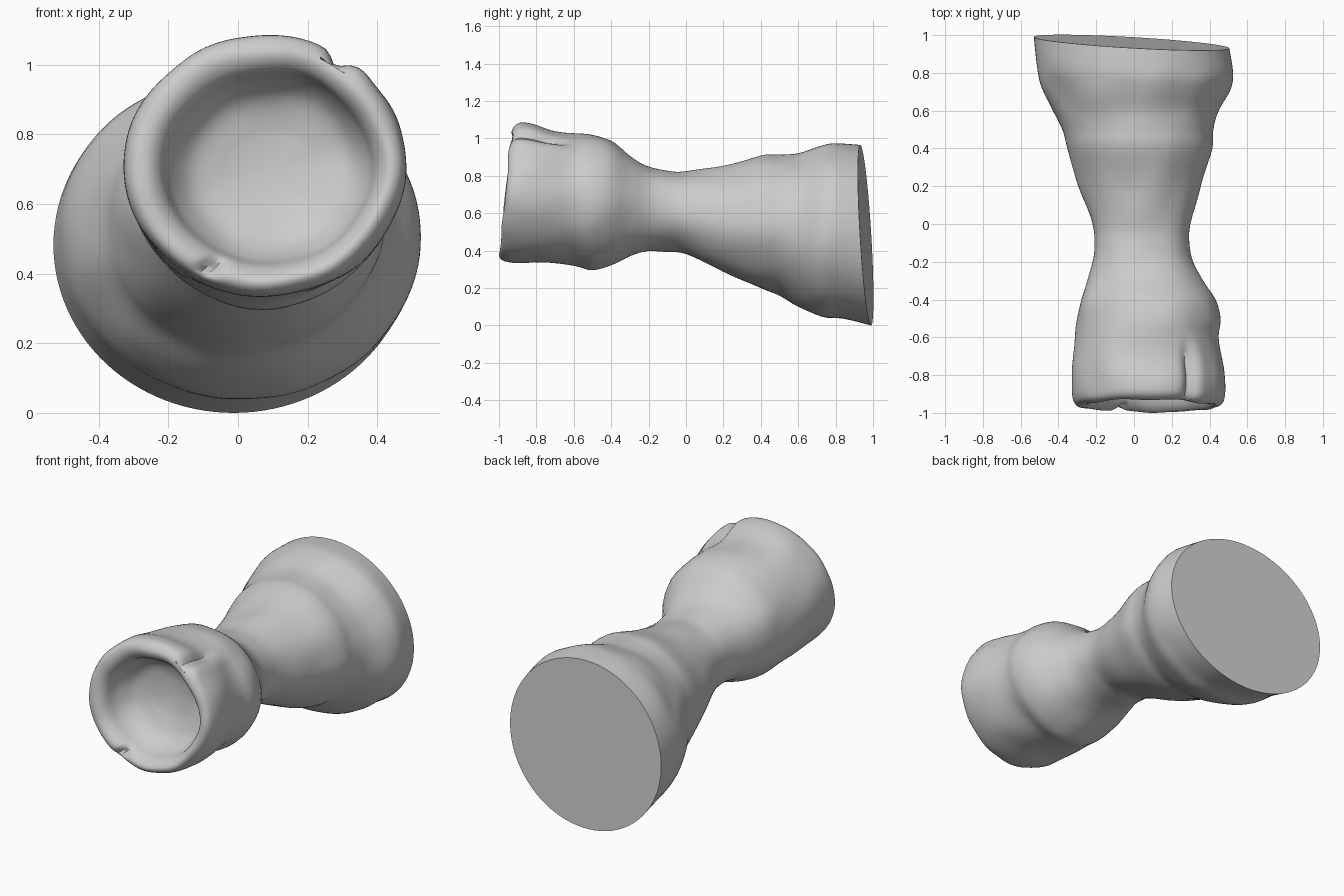
import bpy, bmesh, math
from mathutils import Vector, noise

if "Cube" in bpy.data.objects:
    bpy.data.objects.remove(bpy.data.objects["Cube"])

SEG, SUB = 112, 4

# Cross-sections: y, xmin, xmax, zmin, zmax (flat back end to front rim)
OUTER = [
    (0.96, -.53, .505, .00, .965), (.82, -.515, .525, .035, .975), (.72, -.49, .51, .045, .955),
    (.60, -.43, .45, .10, .92), (.50, -.385, .42, .165, .91), (.40, -.355, .41, .20, .905),
    (.20, -.29, .35, .28, .85), (.0, -.22, .30, .38, .825), (-.1, -.21, .295, .395, .83),
    (-.2, -.22, .315, .395, .855), (-.3, -.245, .37, .37, .91), (-.4, -.28, .43, .325, .99),
    (-.5, -.30, .45, .30, 1.02), (-.6, -.315, .445, .325, 1.03), (-.75, -.33, .475, .335, 1.055),
    (-.86, -.33, .485, .335, 1.08), (-.93, -.32, .475, .345, 1.085)]
# Rounded lip and the hollow behind it
INNER = [
    (-.96, -.295, .45, .365, 1.06), (-.96, -.25, .42, .39, 1.025), (-.925, -.21, .395, .42, .985),
    (-.85, -.185, .375, .445, .955), (-.78, -.13, .325, .50, .90), (-.745, -.03, .225, .60, .80)]
sections = OUTER + INNER


def spline(pts):
    """Catmull-Rom through the section rows."""
    out = []
    for i in range(len(pts) - 1):
        p0, p1, p2, p3 = (pts[min(max(i + k, 0), len(pts) - 1)] for k in (-1, 0, 1, 2))
        for s in range(SUB):
            t = s / SUB
            out.append([0.5 * (2 * b + (c - a) * t + (2 * a - 5 * b + 4 * c - d) * t * t
                               + (3 * b - a - 3 * c + d) * t ** 3)
                        for a, b, c, d in zip(p0, p1, p2, p3)])
    return out + [list(pts[-1])]


def smooth(a, b, v):
    t = min(max((v - a) / (b - a), 0), 1)
    return t * t * (3 - 2 * t)


def bump(v, centre, width):
    return math.exp(-((v - centre) / width) ** 2)


rings = spline(sections)
rim_start = (len(OUTER) - 1) * SUB
bm = bmesh.new()
loops = []
for i, (y, x0, x1, z0, z1) in enumerate(rings):
    inside = i > rim_start + SUB
    front, back = smooth(-.65, -.92, y), smooth(.6, .96, y)
    if i > rim_start:
        front = 1
    loop = []
    for k in range(SEG):
        a = 2 * math.pi * k / SEG
        deg = math.degrees(a)
        r = 1.0
        # groove along the upper right of the socket
        if not inside:
            r -= .085 * bump(deg, 57, 4.5) * smooth(-.58, -.75, y)
            r += .02 * bump(deg, 46, 6) * smooth(-.55, -.75, y)
        # nick in the lower left of the lip
        nick = bump(deg, 243, 4) * bump(i, rim_start + 1.7 * SUB, SUB * 1.0)
        x = (x0 + x1) / 2 + (x1 - x0) / 2 * r * math.cos(a)
        z = (z0 + z1) / 2 + (z1 - z0) / 2 * r * math.sin(a)
        # both ends are slightly tilted
        yy = y + front * .1 * (z - .7) - back * (.058 * x + .06 * (z - .48)) + .04 * nick
        # light uneven surface, none on the flat end
        n = .012 * noise.noise(Vector((x * 5, y * 5, z * 5))) * smooth(.95, .7, y)
        x += n * math.cos(a)
        z += n * math.sin(a)
        yy += .012 * front * noise.noise(Vector((x * 6 + 9, 0, z * 6)))
        loop.append(bm.verts.new((x, yy, z)))
    loops.append(loop)

for p, q in zip(loops, loops[1:]):
    for k in range(SEG):
        j = (k + 1) % SEG
        bm.faces.new((p[k], p[j], q[j], q[k]))
# flat back end and hollow floor
bm.faces.new(loops[0][::-1])
mid = bm.verts.new((.1, -.735, .70))
last = loops[-1]
for k in range(SEG):
    bm.faces.new((last[k], last[(k + 1) % SEG], mid))
bmesh.ops.recalc_face_normals(bm, faces=bm.faces[:])

mesh = bpy.data.meshes.new("flared_stem")
bm.to_mesh(mesh)
bm.free()
stem = bpy.data.objects.new("flared_stem", mesh)
bpy.context.collection.objects.link(stem)
bpy.context.view_layer.objects.active = stem
stem.select_set(True)
bpy.ops.object.shade_smooth_by_angle(angle=math.radians(40))
